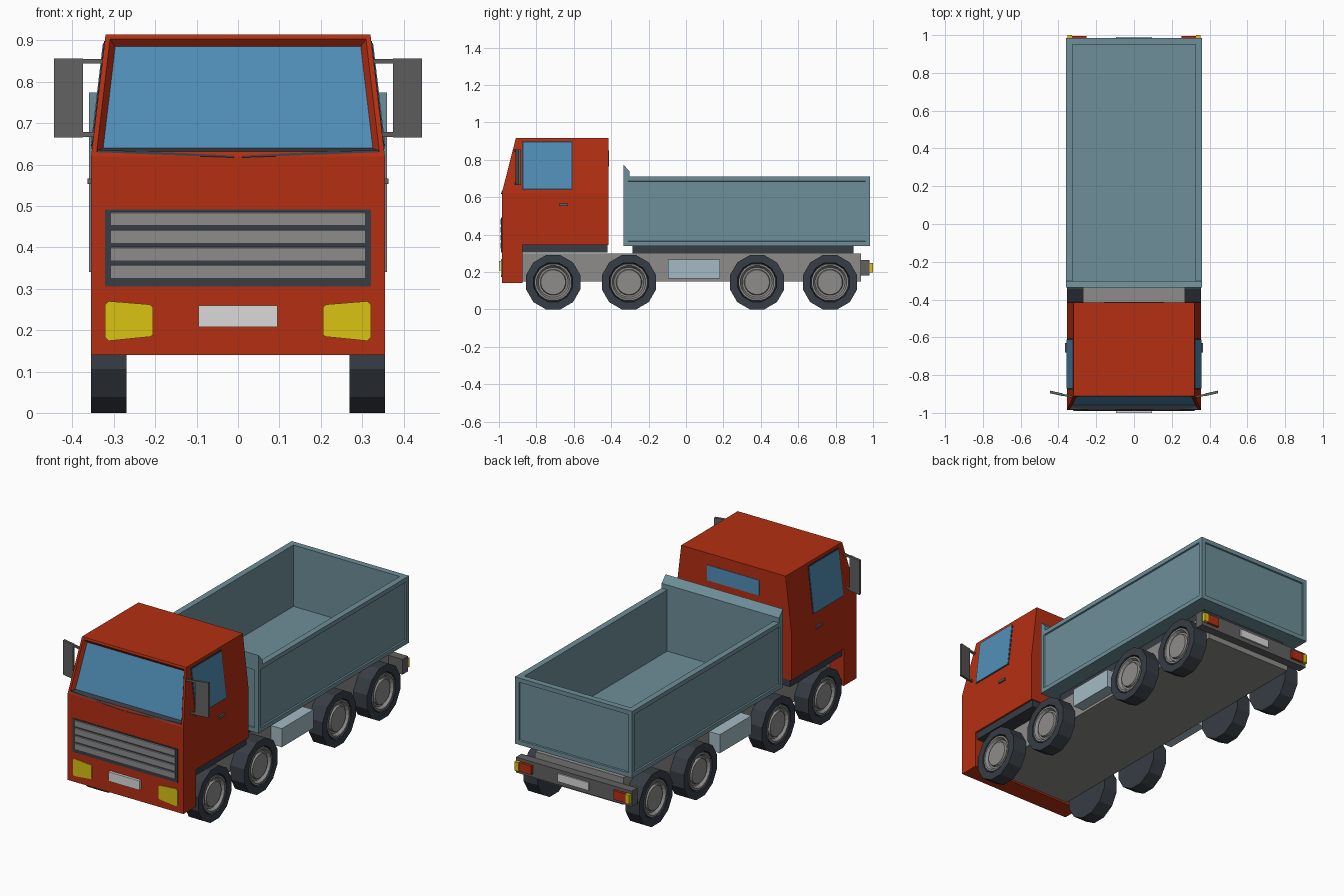
import bpy, bmesh, math
from mathutils import Vector

if "Cube" in bpy.data.objects:
    bpy.data.objects.remove(bpy.data.objects["Cube"])

COLOURS = {
    "cab_red": (0.46, 0.028, 0.006), "glass_blue": (0.082, 0.275, 0.48),
    "bed_blue_grey": (0.156, 0.275, 0.32), "metal_grey": (0.27, 0.265, 0.26),
    "rubber_dark": (0.038, 0.047, 0.058), "dark_grey": (0.12, 0.12, 0.12),
    "tank_pale_blue": (0.37, 0.49, 0.55), "plate_white": (0.70, 0.70, 0.70),
    "lamp_yellow": (0.70, 0.55, 0.006)}
MATS = {}
for key, c in COLOURS.items():
    MATS[key] = bpy.data.materials.new(key)
    MATS[key].diffuse_color = (*c, 1)


def finish(bm, name, *mats):
    bm.normal_update()
    me = bpy.data.meshes.new(name)
    bm.to_mesh(me)
    bm.free()
    for m in mats:
        me.materials.append(MATS[m])
    ob = bpy.data.objects.new(name, me)
    bpy.context.collection.objects.link(ob)
    return ob


def loft_bm(a, b):
    """Closed solid between two matching outlines."""
    bm = bmesh.new()
    va, vb = [[bm.verts.new(p) for p in pts] for pts in (a, b)]
    bm.faces.new(va)
    bm.faces.new(vb)
    n = len(va)
    for i in range(n):
        j = (i + 1) % n
        bm.faces.new((va[i], va[j], vb[j], vb[i]))
    bmesh.ops.recalc_face_normals(bm, faces=bm.faces)
    return bm


def loft(name, mat, a, b):
    return finish(loft_bm(a, b), name, mat)


def box_bm(x0, x1, y0, y1, z0, z1):
    ring = [(x0, y0), (x1, y0), (x1, y1), (x0, y1)]
    return loft_bm([(x, y, z0) for x, y in ring], [(x, y, z1) for x, y in ring])


def box(name, mat, *bounds):
    return finish(box_bm(*bounds), name, mat)


def side_prism(name, mat, prof, hw):
    """(y, z) profile extruded across the width."""
    return loft(name, mat, [(-hw, y, z) for y, z in prof], [(hw, y, z) for y, z in prof])


def lathe(name, mat, prof, n, s, y, z):
    """(radius, x) profile turned about the axle."""
    bm = bmesh.new()
    rings = []
    for r, x in prof:
        angs = [2 * math.pi * (i + 0.5) / n for i in range(n)]
        rings.append([bm.verts.new((s * x, y + r * math.sin(a), z + r * math.cos(a))) for a in angs]
                     if r > 0 else [bm.verts.new((s * x, y, z))] * n)
    for a, b in zip(rings, rings[1:]):
        for i in range(n):
            j = (i + 1) % n
            bm.faces.new(list(dict.fromkeys((a[i], a[j], b[j], b[i]))))
    bmesh.ops.recalc_face_normals(bm, faces=bm.faces)
    return finish(bm, name, mat)


# --- Chassis
box("chassis", "metal_grey", -0.27, 0.27, -0.88, 0.935, 0.15, 0.30)
box("bed_subframe", "rubber_dark", -0.27, 0.27, -0.285, 0.895, 0.30, 0.345)
box("cab_underframe", "rubber_dark", -0.345, 0.345, -0.88, -0.42, 0.305, 0.35)

# --- Cab: lower body, tapered upper body with recessed windscreen
BELT, ROOF = 0.62, 0.915
side_prism("cab_lower", "cab_red",
           [(-0.985, 0.14), (-0.875, 0.14), (-0.875, 0.345), (-0.415, 0.345),
            (-0.415, BELT), (-0.985, BELT)], 0.355)
low = [(-0.355, -0.985), (0.355, -0.985), (0.355, -0.415), (-0.355, -0.415)]
top = [(-0.32, -0.91), (0.32, -0.91), (0.32, -0.415), (-0.32, -0.415)]
bm = loft_bm([(x, y, BELT) for x, y in low], [(x, y, ROOF) for x, y in top])
bm.normal_update()
front = min(bm.faces, key=lambda f: f.normal.y)
bmesh.ops.inset_individual(bm, faces=[front], thickness=0.012, use_even_offset=True)
reveal = bmesh.ops.inset_individual(bm, faces=[front], thickness=0.014, depth=-0.02,
                                    use_even_offset=True)["faces"]
front.material_index = 1
sill = min((f for f in reveal if f != front), key=lambda f: f.calc_center_median().z)
sill.material_index = 2
finish(bm, "cab_upper", "cab_red", "glass_blue", "rubber_dark")


def half_width(z):
    return 0.355 - 0.035 * (z - BELT) / (ROOF - BELT)


box("rear_window", "glass_blue", -0.16, 0.16, -0.42, -0.412, 0.765, 0.85)

# --- Grille
box("grille_panel", "rubber_dark", -0.322, 0.322, -0.988, -0.98, 0.305, 0.492)
for i in range(4):
    z = 0.326 + i * 0.0425
    side_prism("grille_slat", "metal_grey",
               [(-0.984, z), (-0.991, z), (-0.991, z + 0.03), (-0.984, z + 0.036)], 0.307)

# --- Number plates and rear bar
box("front_plate", "plate_white", -0.095, 0.095, -1.0, -0.98, 0.208, 0.26)
box("rear_bar", "dark_grey", -0.355, 0.355, 0.933, 0.982, 0.18, 0.265)
box("rear_plate", "plate_white", -0.095, 0.095, 0.975, 0.99, 0.202, 0.246)

# --- Parts repeated left and right
for s in (-1, 1):
    # side window follows the taper
    pane = [(-0.87, 0.645), (-0.612, 0.645), (-0.612, 0.893), (-0.87, 0.893)]
    for nm, mat, grow, out in (("window_seal", "rubber_dark", 0.006, 0.002),
                               ("side_window", "glass_blue", 0, 0.004)):
        pts = [(y + math.copysign(grow, y + 0.74), z + math.copysign(grow, z - 0.77))
               for y, z in pane]
        loft(nm, mat, [(s * (half_width(z) - 0.004), y, z) for y, z in pts],
             [(s * (half_width(z) + out), y, z) for y, z in pts])
    box("door_handle", "dark_grey", s * 0.35, s * 0.364, -0.68, -0.63, 0.553, 0.566)

    # headlamp
    lamp = [(0.205, 0.188), (0.213, 0.184), (0.312, 0.174), (0.321, 0.182),
            (0.321, 0.262), (0.312, 0.27), (0.213, 0.262), (0.205, 0.256)]
    loft("headlamp", "lamp_yellow", [(s * x, -0.98, z) for x, z in lamp],
         [(s * x, -0.989, z) for x, z in lamp])

    # wiper
    loft("wiper", "rubber_dark",
         [(s * 0.01, -0.99, 0.617), (s * 0.34, -0.985, 0.63), (s * 0.34, -0.983, 0.636), (s * 0.01, -0.983, 0.623)],
         [(s * 0.01, -0.975, 0.617), (s * 0.34, -0.97, 0.63), (s * 0.34, -0.97, 0.636), (s * 0.01, -0.97, 0.623)])

    # mirror plate and its two arms, swept slightly back
    def swept(name, x0, x1, z0, z1, t):
        ring = [(x, -0.91 + (x - 0.35) * 0.22 + d) for x, d in
                ((x0, -t), (x1, -t), (x1, t), (x0, t))]
        loft(name, "dark_grey", [(s * x, y, z0) for x, y in ring],
             [(s * x, y, z1) for x, y in ring])
    swept("mirror", 0.375, 0.445, 0.665, 0.856, 0.007)
    swept("mirror_arm_top", 0.315, 0.38, 0.844, 0.855, 0.005)
    swept("mirror_arm_bottom", 0.335, 0.38, 0.667, 0.679, 0.005)

    # tail lamps and side tank
    box("tail_lamp_red", "cab_red", s * 0.252, s * 0.328, 0.97, 0.996, 0.198, 0.248)
    box("tail_lamp_yellow", "lamp_yellow", s * 0.328, s * 0.352, 0.97, 1.0, 0.198, 0.248)
    box("side_tank", "tank_pale_blue", s * 0.26, s * 0.335, -0.095, 0.182, 0.165, 0.268)

    # wheels: twelve-sided tyres with dished rims
    for y in (-0.71, -0.305, 0.38, 0.77):
        lathe("tyre", "rubber_dark", [(0, 0.27), (0.15, 0.27), (0.15, 0.355), (0.108, 0.355),
                                      (0.104, 0.335), (0, 0.335)], 12, s, y, 0.145)
        lathe("rim", "metal_grey", [(0, 0.325), (0.1, 0.325), (0.1, 0.353), (0.09, 0.353),
                                    (0.08, 0.337), (0.07, 0.337), (0.066, 0.349), (0, 0.349)],
              20, s, y, 0.145)

# --- Tipper bed: panelled outside, hollow inside
bm = box_bm(-0.36, 0.36, -0.335, 0.985, 0.34, 0.71)
bm.normal_update()
walls = [f for f in bm.faces if abs(f.normal.z) < 0.5]
lid = max(bm.faces, key=lambda f: f.normal.z)
bmesh.ops.inset_individual(bm, faces=walls, thickness=0.024, use_even_offset=True)
bmesh.ops.inset_individual(bm, faces=walls, thickness=0.002, depth=-0.008, use_even_offset=True)
bmesh.ops.inset_individual(bm, faces=[lid], thickness=0.034, use_even_offset=True)
floor = bmesh.ops.extrude_discrete_faces(bm, faces=[lid])["faces"][0]
bmesh.ops.translate(bm, verts=floor.verts, vec=Vector((0, 0, -0.34)))
finish(bm, "tipper_bed", "bed_blue_grey")
side_prism("bed_headboard", "bed_blue_grey",
           [(-0.335, 0.705), (-0.301, 0.705), (-0.301, 0.737), (-0.335, 0.774)], 0.36)

for m in bpy.data.materials:
    if m.users and not m.is_grease_pencil:
        m.use_nodes = True
        m.node_tree.nodes["Principled BSDF"].inputs["Base Color"].default_value = m.diffuse_color
